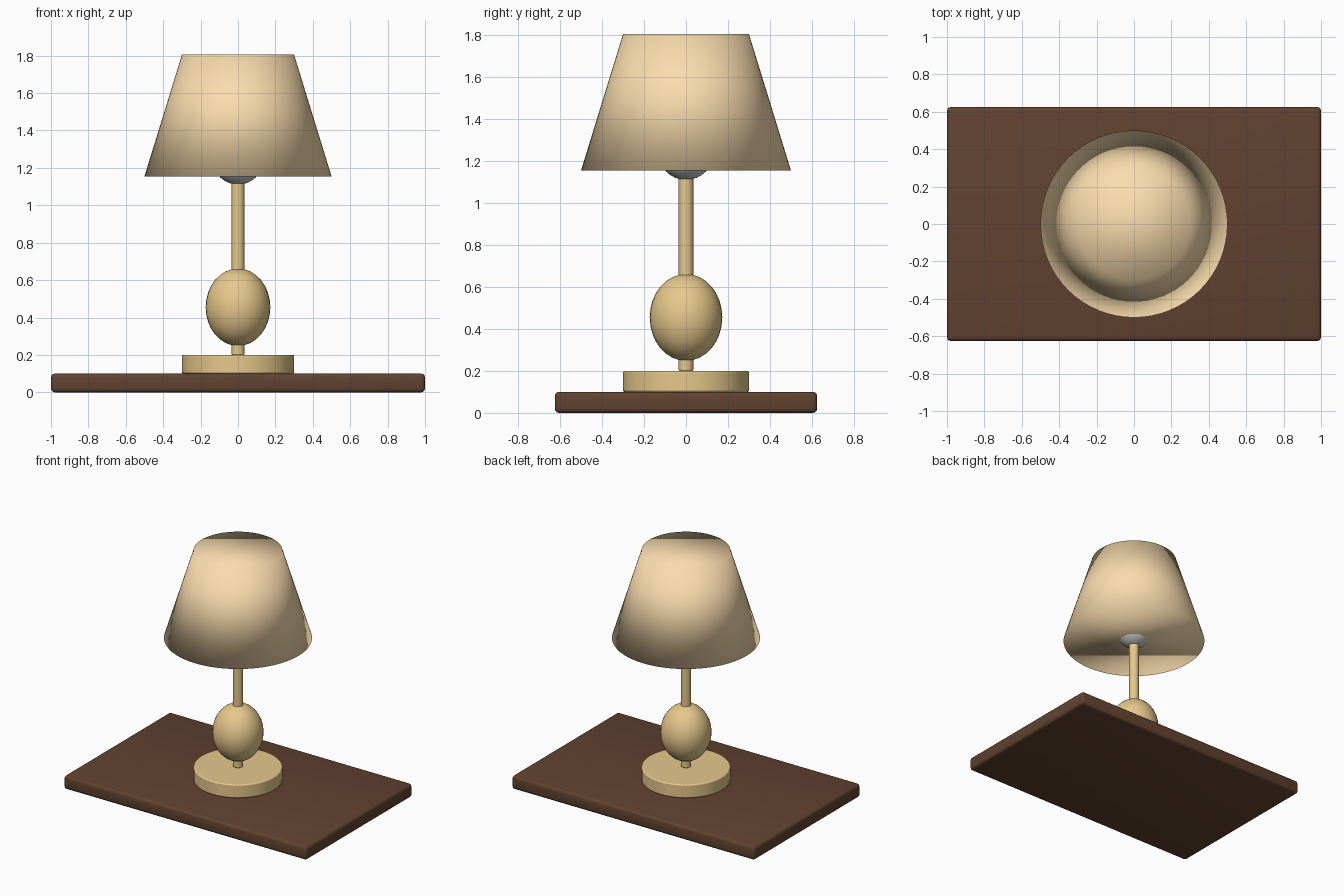
import bpy
import math

if "Cube" in bpy.data.objects:
    bpy.data.objects.remove(bpy.data.objects["Cube"])


def material(name, rgb):
    m = bpy.data.materials.new(name)
    m.diffuse_color = (*rgb, 1)
    m.use_nodes = True
    m.node_tree.nodes["Principled BSDF"].inputs["Base Color"].default_value = m.diffuse_color
    return m


wood = material("dark_wood", (0.12, 0.055, 0.03))
brass = material("brass", (0.79, 0.58, 0.26))
fabric = material("cream_fabric", (0.95, 0.72, 0.42))


def finish(name, mat=None, bevel=0, smooth_all=False):
    obj = bpy.context.object
    obj.name = name
    if mat:
        obj.data.materials.append(mat)
    bpy.ops.object.transform_apply(location=False, rotation=False, scale=True)
    if smooth_all:
        bpy.ops.object.shade_smooth()
    else:
        bpy.ops.object.shade_smooth_by_angle(angle=math.radians(40))
    if bevel:
        mod = obj.modifiers.new("rounded_edges", 'BEVEL')
        mod.width = bevel
        mod.segments = 3
        mod.limit_method = 'ANGLE'
        mod.angle_limit = math.radians(40)
    return obj


def cone(r_low, r_high, z0, z1, sides=32):
    bpy.ops.mesh.primitive_cone_add(vertices=sides, radius1=r_low, radius2=r_high,
                                    depth=z1 - z0, location=(0, 0, (z0 + z1) / 2))


def ball(rx, rz, z):
    bpy.ops.mesh.primitive_uv_sphere_add(segments=32, ring_count=16, radius=1,
                                         location=(0, 0, z))
    bpy.context.object.scale = (rx, rx, rz)


# Wooden board
bpy.ops.mesh.primitive_cube_add(size=1, location=(0, 0, 0.05))
bpy.context.object.scale = (2, 1.25, 0.1)
finish("board", wood, 0.02, True)

# Lamp foot
cone(0.3, 0.3, 0.1, 0.2, 64)
finish("lamp_foot", brass, 0.008)

# Stem with its egg-shaped ornament
cone(0.035, 0.035, 0.2, 1.2)
finish("stem", brass, 0.006)
ball(0.173, 0.207, 0.455)
finish("stem_ornament", brass, smooth_all=True)

# Bulb peeking out below the shade
ball(0.134, 0.134, 1.244)
finish("bulb", smooth_all=True)

# Solid tapered shade, softly shaded over its caps
cone(0.5, 0.3, 1.155, 1.805, 64)
finish("shade", fabric, smooth_all=True)
